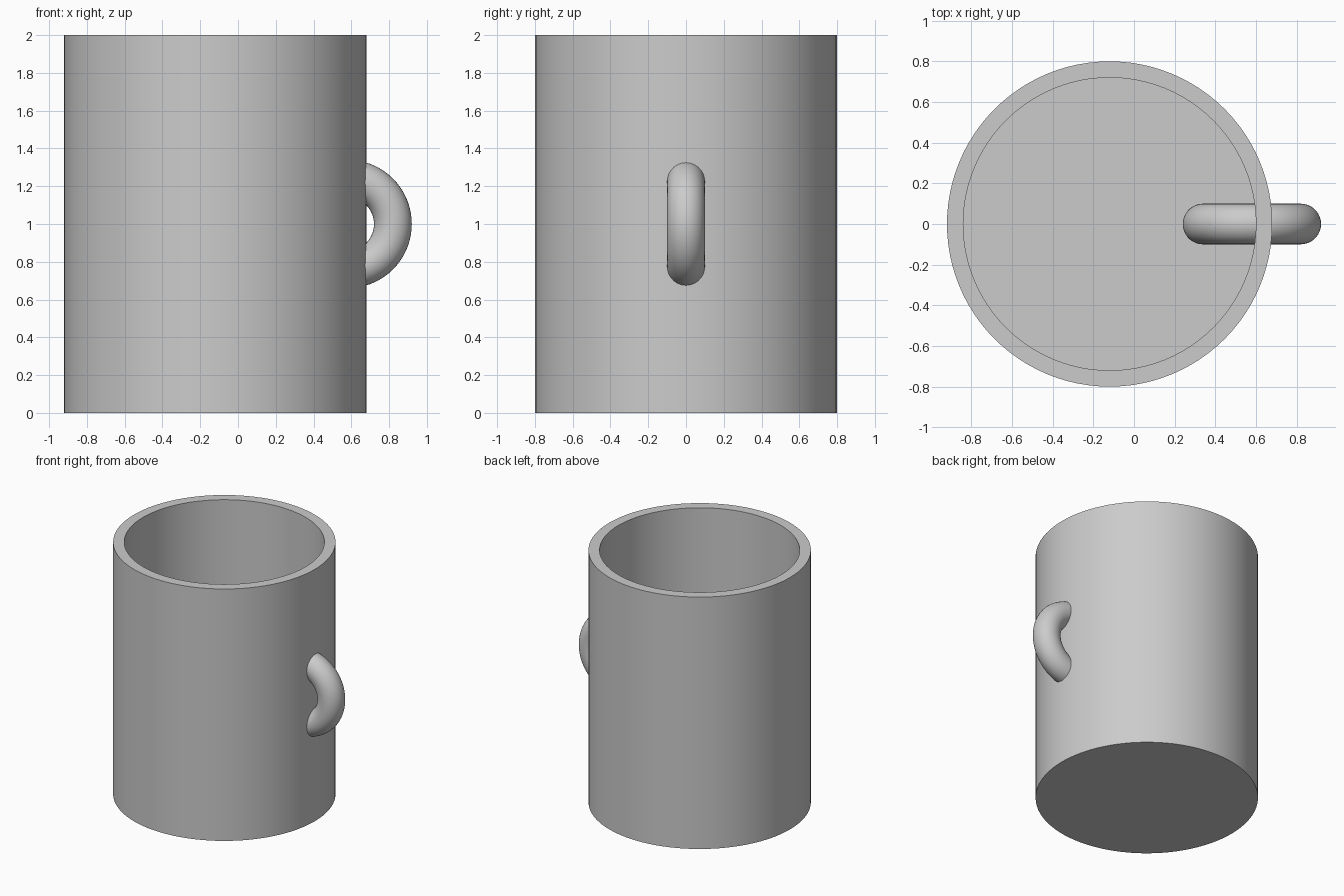
import bpy
import bmesh
import math

cube = bpy.data.objects.get("Cube")
if cube:
    bpy.data.objects.remove(cube, do_unlink=True)

# Main dimensions
CENTRE_X = -0.12
OUTER, INNER = 0.80, 0.72
HEIGHT, FLOOR = 2.0, 0.08

# Single grey material
grey = bpy.data.materials.new("plain_grey")
grey.use_nodes = True
colour = (0.6, 0.6, 0.6, 1.0)
grey.diffuse_color = colour
grey.node_tree.nodes["Principled BSDF"].inputs["Base Color"].default_value = colour


def finish(obj, name):
    """Name, colour and smooth one part."""
    obj.name = obj.data.name = name
    obj.data.materials.append(grey)
    bpy.ops.object.select_all(action="DESELECT")
    obj.select_set(True)
    bpy.context.view_layer.objects.active = obj
    bpy.ops.object.shade_smooth_by_angle(angle=math.radians(30))


# Mug body: wall section turned around the vertical axis
profile = [(0, 0), (OUTER, 0), (OUTER, HEIGHT), (INNER, HEIGHT), (INNER, FLOOR), (0, FLOOR)]
bm = bmesh.new()
verts = [bm.verts.new((r, 0, z)) for r, z in profile]
edges = [bm.edges.new(pair) for pair in zip(verts, verts[1:])]
bmesh.ops.spin(bm, geom=verts + edges, cent=(0, 0, 0), axis=(0, 0, 1),
               angle=math.tau, steps=96)
bmesh.ops.remove_doubles(bm, verts=bm.verts[:], dist=0.0001)
bmesh.ops.recalc_face_normals(bm, faces=bm.faces[:])
mesh = bpy.data.meshes.new("mug_body")
bm.to_mesh(mesh)
bm.free()
body = bpy.data.objects.new("mug_body", mesh)
body.location.x = CENTRE_X
bpy.context.collection.objects.link(body)
finish(body, "mug_body")

# Handle: full upright ring passing through the wall
bpy.ops.mesh.primitive_torus_add(
    major_radius=0.24, minor_radius=0.10, major_segments=72, minor_segments=36,
    location=(0.58, 0, 1.0), rotation=(math.pi / 2, 0, 0))
finish(bpy.context.object, "ring_handle")
